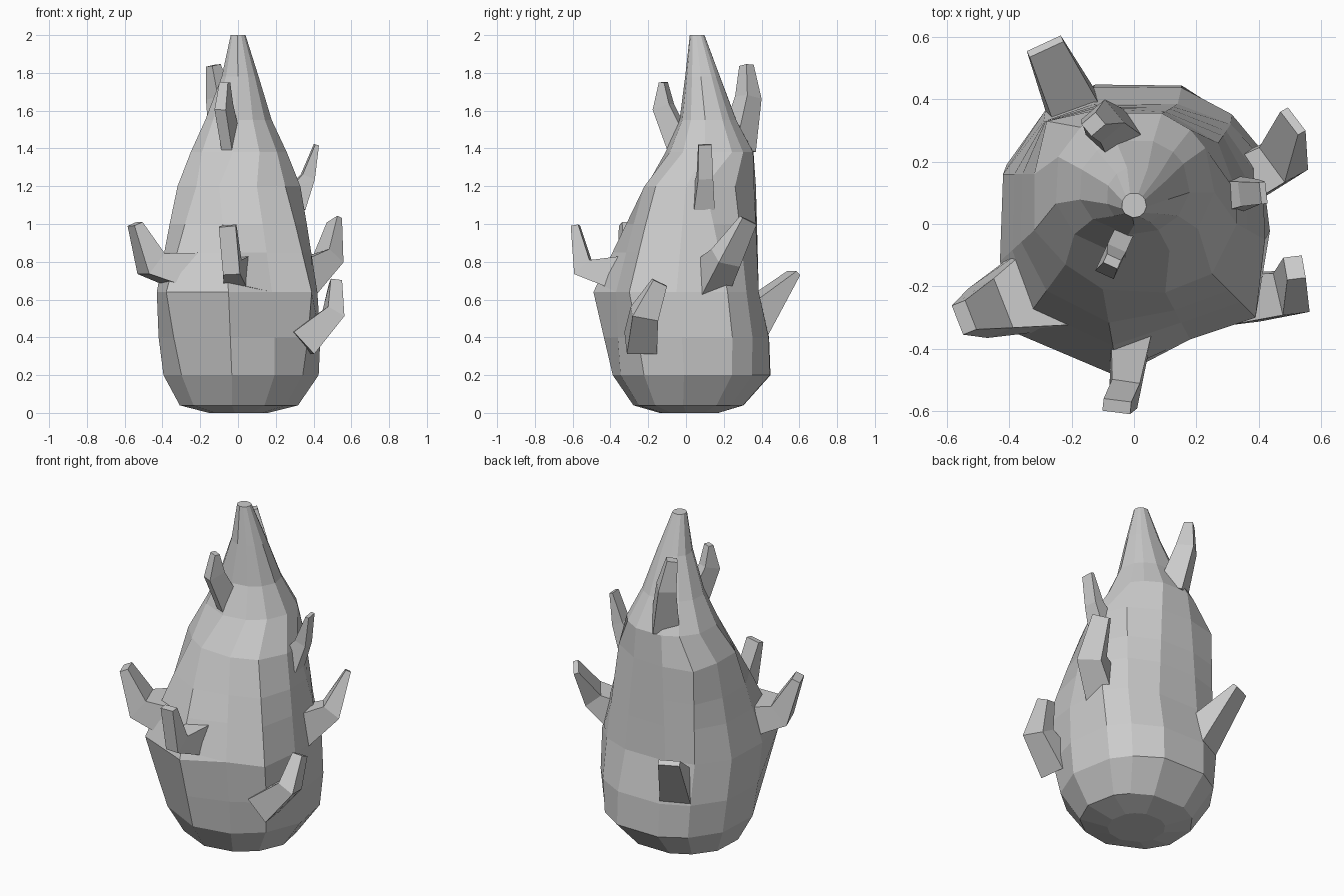
import bpy
import bmesh
from math import atan2, cos, sin
from mathutils import Vector

if "Cube" in bpy.data.objects:
    bpy.data.objects.remove(bpy.data.objects["Cube"])


def skin(name, rings):
    # closed flat-shaded surface through matching vertex rings
    bm = bmesh.new()
    loops = [[bm.verts.new(p) for p in r] for r in rings]
    n = len(loops[0])
    for a, b in zip(loops, loops[1:]):
        for i in range(n):
            j = (i + 1) % n
            bm.faces.new((a[i], a[j], b[j], b[i]))
    bm.faces.new(loops[0][::-1])
    bm.faces.new(loops[-1])
    bmesh.ops.recalc_face_normals(bm, faces=bm.faces)
    me = bpy.data.meshes.new(name)
    bm.to_mesh(me)
    bm.free()
    ob = bpy.data.objects.new(name, me)
    bpy.context.collection.objects.link(ob)
    return ob


# fruit body: irregular belly and shoulder outlines, ellipses elsewhere
belly = [(.42, -.05), (.41, .22), (.31, .32), (.14, .385), (-.13, .385), (-.29, .33),
         (-.42, .16), (-.43, -.12), (-.38, -.35), (-.05, -.49), (.18, -.37), (.39, -.30)]
shoulder = [(.33, 0), (.33, .10), (.27, .26), (.10, .36), (-.10, .37), (-.28, .33),
            (-.32, .16), (-.32, -.02), (-.22, -.13), (-.10, -.21), (.10, -.22), (.25, -.16)]
angles = [atan2(y, x) for x, y in belly]


def ellipse(z, cx, cy, rx, ry):
    return [(cx + rx * cos(a), cy + ry * sin(a), z) for a in angles]


def between(z, p, q, t):
    return [(a[0] + (b[0] - a[0]) * t, a[1] + (b[1] - a[1]) * t, z) for a, b in zip(p, q)]


rings = [ellipse(0, 0, 0.02, .16, .16), ellipse(.04, 0, .02, .32, .30),
         ellipse(.20, .01, .04, .42, .43),
         between(.40, ellipse(0, .01, .05, .44, .45), belly, .4),
         between(.64, belly, shoulder, 0), between(.85, belly, shoulder, .36),
         between(1.0, belly, shoulder, .62), between(1.2, belly, shoulder, 1),
         ellipse(1.38, 0, .13, .26, .24), ellipse(1.55, 0, .12, .18, .155),
         ellipse(1.78, .01, .09, .10, .095), ellipse(2, 0, .06, .04, .04)]
body = skin("fruit_body", rings)


# leafy spikes: tapered rectangular sections along a bent path, merged into the body
def spike(name, *path):
    pts = [Vector(p[:3]) for p in path]
    out = pts[1] - pts[0]
    side = Vector((-out.y, out.x, 0)).normalized()
    sections = []
    for i, p in enumerate(path):
        d = (pts[min(i + 1, len(pts) - 1)] - pts[max(i - 1, 0)]).normalized()
        s = (side - d * side.dot(d)).normalized()
        u = d.cross(s)
        w, t = p[3] / 2, p[4] / 2
        sections.append([pts[i] + s * a * w + u * b * t
                         for a, b in ((-1, -1), (1, -1), (1, 1), (-1, 1))])
    ob = skin(name, sections)
    mod = body.modifiers.new(name, 'BOOLEAN')
    mod.operation, mod.object, mod.solver = 'UNION', ob, 'EXACT'
    bpy.context.view_layer.objects.active = body
    bpy.ops.object.modifier_apply(modifier=mod.name)
    bpy.data.objects.remove(ob)


# each path point: x, y, z, width, thickness
spike("left_spike", (-.26, -.19, .75, .30, .20), (-.46, -.27, .79, .17, .14),
      (-.545, -.30, 1.0, .10, .05))
spike("right_low_spike", (.34, -.24, .37, .16, .16), (.505, -.22, .525, .14, .10),
      (.515, -.14, .69, .08, .06))
spike("front_spike", (-.01, -.36, .74, .13, .18), (-.03, -.545, .77, .09, .11),
      (-.055, -.585, .99, .09, .04))
spike("back_right_spike", (.33, .13, .71, .16, .20), (.48, .21, .82, .14, .11),
      (.51, .33, 1.02, .10, .03))
spike("right_upper_spike", (.29, .09, 1.11, .11, .14), (.37, .10, 1.25, .08, .07),
      (.415, .10, 1.42, .07, .02))
spike("back_left_spike", (-.16, .30, .44, .18, .22), (-.285, .57, .74, .12, .03))
spike("back_upper_spike", (-.05, .27, 1.40, .15, .14), (-.10, .33, 1.67, .10, .10),
      (-.13, .32, 1.84, .06, .05))
spike("front_upper_spike", (-.02, .0, 1.34, .06, .14), (-.075, -.12, 1.62, .065, .10),
      (-.07, -.12, 1.75, .05, .03))
